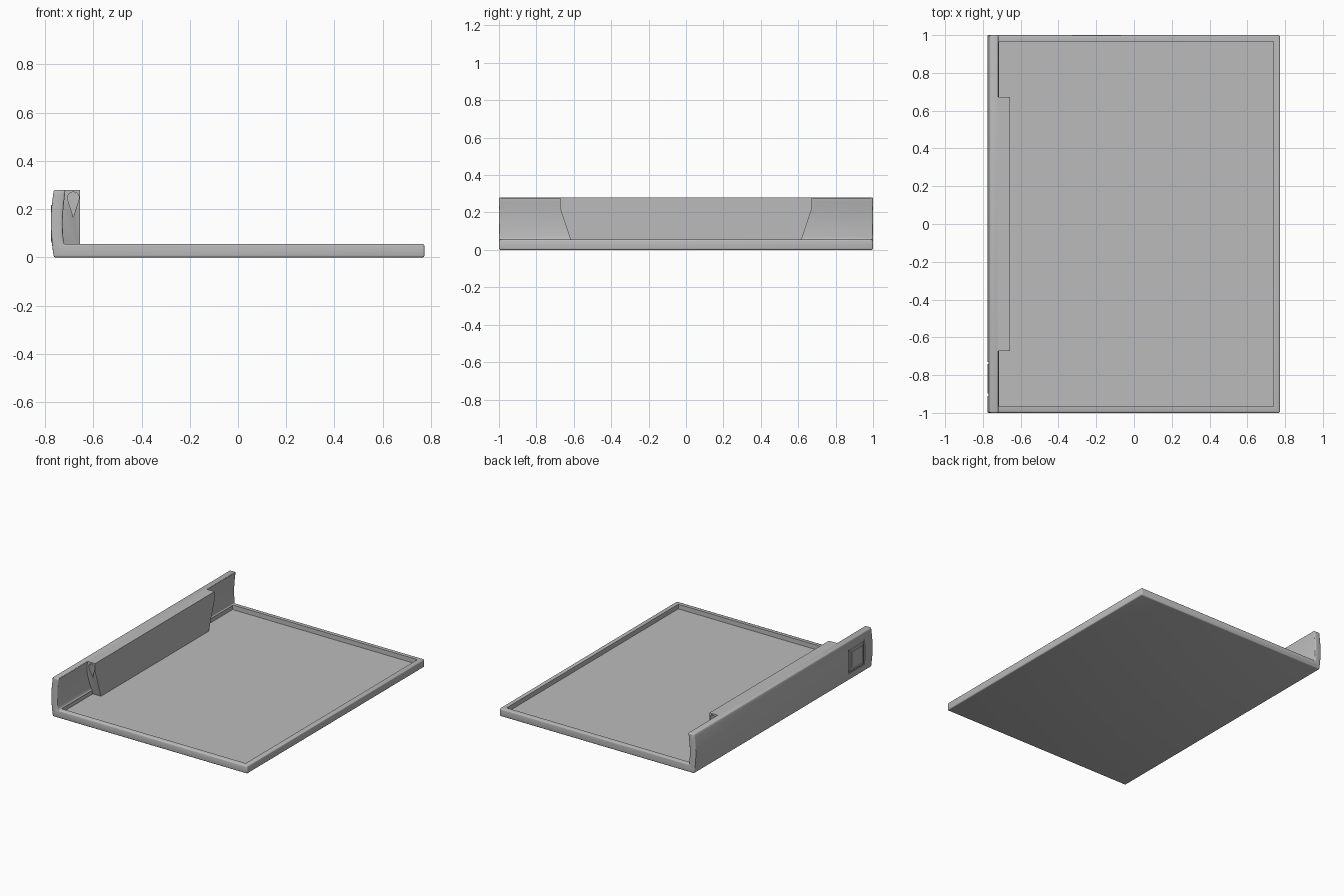
import bpy, bmesh, math

if "Cube" in bpy.data.objects:
    bpy.data.objects.remove(bpy.data.objects["Cube"])

grey = bpy.data.materials.new("plain_grey")
grey.diffuse_color = (0.5, 0.5, 0.5, 1)
grey.use_nodes = True
grey.node_tree.nodes["Principled BSDF"].inputs["Base Color"].default_value = grey.diffuse_color


def prism(name, pts, a, b, axis):
    """Extrude a 2D outline from a to b along 'x' (outline in y,z) or 'y' (outline in x,z)."""
    place = (lambda p, t: (t, p[0], p[1])) if axis == 'x' else (lambda p, t: (p[0], t, p[1]))
    bm = bmesh.new()
    face = bm.faces.new([bm.verts.new(place(p, a)) for p in pts])
    out = bmesh.ops.extrude_face_region(bm, geom=[face])
    verts = [v for v in out["geom"] if isinstance(v, bmesh.types.BMVert)]
    shift = (b - a, 0, 0) if axis == 'x' else (0, b - a, 0)
    bmesh.ops.translate(bm, vec=shift, verts=verts)
    bmesh.ops.recalc_face_normals(bm, faces=bm.faces)
    me = bpy.data.meshes.new(name)
    bm.to_mesh(me)
    bm.free()
    me.materials.append(grey)
    ob = bpy.data.objects.new(name, me)
    bpy.context.collection.objects.link(ob)
    return ob


def apply_mod(ob, mod):
    bpy.context.view_layer.objects.active = ob
    bpy.ops.object.modifier_apply(modifier=mod.name)


def bevel(ob, width, segments=3):
    m = ob.modifiers.new("bevel", 'BEVEL')
    m.width, m.segments, m.limit_method = width, segments, 'ANGLE'
    apply_mod(ob, m)


def cut(ob, cutter):
    m = ob.modifiers.new("cut", 'BOOLEAN')
    m.operation, m.solver, m.object = 'DIFFERENCE', 'EXACT', cutter
    apply_mod(ob, m)
    bpy.data.objects.remove(cutter)


def smooth(ob):
    bpy.ops.object.select_all(action='DESELECT')
    ob.select_set(True)
    bpy.context.view_layer.objects.active = ob
    bpy.ops.object.shade_smooth_by_angle(angle=math.radians(30))


def box(u, v, hu, hv):
    return [(u - hu, v - hv), (u + hu, v - hv), (u + hu, v + hv), (u - hu, v + hv)]


# Tray body: flat base and bowed side wall in one L-shaped profile
H, N = 0.28, 12
bow = lambda z: 0.012 * math.sin(math.pi * z / H)
zs_in = [0.055 + (H - 0.055) * i / N for i in range(N + 1)]
zs_out = [H - H * i / N for i in range(N + 1)]
profile = [(0.773, 0), (0.773, 0.055)]
profile += [(-0.715 - bow(z), z) for z in zs_in]
profile += [(-0.764 - bow(z), z) for z in zs_out]
tray = prism("tray_with_wall", profile, -1, 1, 'y')
bevel(tray, 0.008)

# Sunken floor inside the rim
cut(tray, prism("floor_cutter", [(-0.72, 0.022), (0.738, 0.022), (0.738, 0.0551),
                                 (-0.72, 0.0551)], -0.967, 0.967, 'y'))

# Square recess on the outside of the wall
BY, BZ = -0.82, 0.14
cut(tray, prism("badge_cutter", box(BY, BZ, 0.09, 0.09), -0.85, -0.766, 'x'))
smooth(tray)

# Plain framed plate sitting in the recess
plate = prism("badge_plate", box(BY, BZ, 0.078, 0.078), -0.768, -0.776, 'x')
bm = bmesh.new()
bm.from_mesh(plate.data)
outer = [f for f in bm.faces if f.normal.x < -0.9]
bmesh.ops.inset_region(bm, faces=outer, thickness=0.014)
bmesh.ops.inset_region(bm, faces=outer, thickness=0.002, depth=-0.005)
bmesh.ops.inset_region(bm, faces=outer, thickness=0.014)
bmesh.ops.inset_region(bm, faces=outer, thickness=0.002, depth=0.004)
bm.to_mesh(plate.data)
bm.free()

# Inner block along the wall, tapering towards the floor
half = [(0.605, 0.015), (0.673, 0.222), (0.673, H)]
block = prism("inner_block", half + [(-y, z) for y, z in reversed(half)], -0.74, -0.656, 'x')

# Teardrop pockets in both ends of the block
cx, cz, r, tip = -0.683, 0.247, 0.024, 0.168
start = math.asin(r / (cz - tip))
drop = [(cx, tip)]
for i in range(17):
    t = -start + (math.pi + 2 * start) * i / 16
    drop.append((cx + r * math.cos(t), cz + r * math.sin(t)))
for side in (-1, 1):
    cut(block, prism("pocket_cutter", drop, side * 0.6, side * 0.7, 'y'))
smooth(block)
